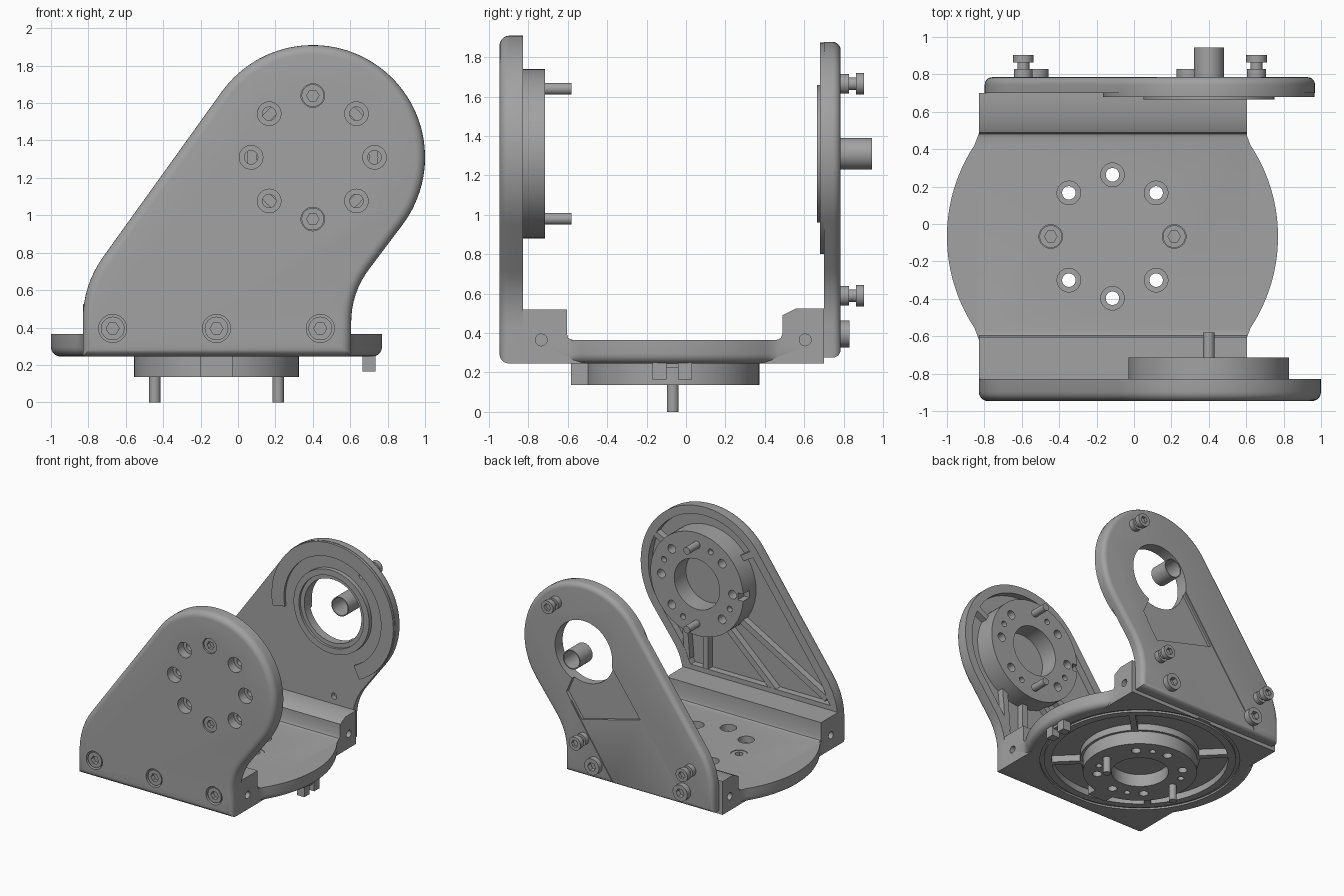
import bpy, bmesh
from math import sin, cos, pi, radians
from mathutils import Vector

if "Cube" in bpy.data.objects:
    bpy.data.objects.remove(bpy.data.objects["Cube"])

grey = bpy.data.materials.new("machined_grey")
grey.use_nodes = True
colour = (0.36, 0.36, 0.36, 1)
grey.diffuse_color = colour
grey.node_tree.nodes["Principled BSDF"].inputs["Base Color"].default_value = colour


def prism(name, axis, pts, a, b, bevel=0):
    """Extrude a 2D outline along an axis from a to b; bevel rounds the rim at a."""
    place = {"x": lambda u, v, w: (w, u, v),
             "y": lambda u, v, w: (u, w, v),
             "z": lambda u, v, w: (u, v, w)}[axis]
    bm = bmesh.new()
    lo = [bm.verts.new(place(u, v, a)) for u, v in pts]
    hi = [bm.verts.new(place(u, v, b)) for u, v in pts]
    cap = bm.faces.new(lo)
    bm.faces.new(hi[::-1])
    for i in range(len(pts)):
        j = (i + 1) % len(pts)
        bm.faces.new((lo[i], hi[i], hi[j], lo[j]))
    bmesh.ops.recalc_face_normals(bm, faces=bm.faces)
    if bevel:
        bmesh.ops.bevel(bm, geom=list(cap.edges), offset=bevel, segments=5,
                        profile=0.5, affect='EDGES', clamp_overlap=False)
    mesh = bpy.data.meshes.new(name)
    bm.to_mesh(mesh)
    bm.free()
    mesh.materials.append(grey)
    ob = bpy.data.objects.new(name, mesh)
    bpy.context.collection.objects.link(ob)
    return ob


def circle(u, v, r, n=48, start=0, end=2 * pi):
    full = end - start >= 2 * pi
    steps = n if full else n - 1
    return [(u + r * cos(start + (end - start) * i / steps),
             v + r * sin(start + (end - start) * i / steps)) for i in range(n)]


def cyl(name, axis, u, v, r, a, b, n=32):
    return prism(name, axis, circle(u, v, r, n), a, b)


def bar(name, axis, p, q, width, a, b):
    p, q = Vector(p), Vector(q)
    side = (q - p).orthogonal().normalized() * width / 2
    return prism(name, axis, [p + side, q + side, q - side, p - side], a, b)


def cut(ob, *tools, op='DIFFERENCE'):
    for tool in tools:
        mod = ob.modifiers.new("cut", 'BOOLEAN')
        mod.operation, mod.solver, mod.object = op, 'EXACT', tool
        bpy.context.view_layer.objects.active = ob
        bpy.ops.object.modifier_apply(modifier=mod.name)
        bpy.data.objects.remove(tool)


def socket_screw(name, axis, u, v, r, outer, inner):
    """Cylinder head with a hexagon socket in the outer end."""
    head = cyl(name, axis, u, v, r, outer, inner)
    depth = (inner - outer) * 0.6
    cut(head, cyl("socket", axis, u, v, r * 0.55, outer - depth, outer + depth, 6))


CX, CZ = 0.4, 1.31          # bearing axis of both side plates
BX, BY = -0.115, -0.067     # turning axis of the base


def outline(d, bottom):
    """Side plate outline inset by d: big round head, slanted flanks, straight foot."""
    r, left, right = 0.6 - d, -0.83 + d, 0.605 - d
    pts = circle(CX, CZ, r, 56, radians(-37), radians(144.3))
    for (x, z), edge, reach in ((pts[-1], left, 0.19), (pts[0], right, 0.16)):
        a = radians(144.3 if edge == left else -37)
        run = Vector((-abs(sin(a)), -abs(cos(a))))
        start = Vector((x, z))
        corner = start + run * ((edge - x) / run.x)
        p, q = corner - run * reach, corner - Vector((0, reach))
        bend = [p.lerp(corner, t / 8).lerp(corner.lerp(q, t / 8), t / 8) for t in range(9)]
        foot = [tuple(v) for v in bend if v.y > bottom + 0.005] + [(edge, bottom)]
        pts = pts + foot if edge == left else pts + foot[::-1]
    return pts


# Front plate with a pocketed, ribbed inside
front = prism("front_plate", "y", outline(0, 0.245), -0.947, -0.828, 0.05)
cut(front, prism("pocket", "y", outline(0.07, 0.56), -0.885, -0.8))
ring = cyl("front_bearing_ring", "y", CX, CZ, 0.43, -0.9, -0.715, 64)
cut(ring, cyl("bore", "y", CX, CZ, 0.21, -0.87, -0.7, 48),
    bar("notch", "y", (CX - 0.38, CZ), (CX - 0.5, CZ), 0.06, -0.8, -0.7))
for p, q in (((0.08, 1.05), (-0.72, 0.6)), ((0.2, 0.95), (-0.25, 0.53)),
             ((0.4, 0.92), (0.4, 0.53)), ((0.6, 0.95), (0.57, 0.6)),
             ((0.1, 1.55), (-0.08, 1.66)), ((0.75, 1.5), (0.9, 1.58))):
    bar("front_plate_rib", "y", p, q, 0.05, -0.9, -0.83)

for i in range(8):
    u, v = CX + 0.33 * sin(i * pi / 4), CZ + 0.33 * cos(i * pi / 4)
    cut(front, cyl("counterbore", "y", u, v, 0.063, -1, -0.87))
    if i % 4:
        cut(front, cyl("hole", "y", u, v, 0.036, -1, -0.6))
        cut(ring, cyl("hole", "y", u, v, 0.036, -1, -0.6),
            cyl("counterbore", "y", u, v, 0.063, -1, -0.87))
    else:
        socket_screw("front_ring_screw", "y", u, v, 0.06, -0.935, -0.86)
        cyl("front_ring_pin", "y", u, v, 0.03, -0.8, -0.58)
    if i % 2:
        a = i * pi / 4 + 0.39
        cut(ring, cyl("hole", "y", CX + 0.33 * sin(a), CZ + 0.33 * cos(a), 0.024, -0.76, -0.7, 16))
for x in (-0.67, BX, 0.44):
    cut(front, cyl("counterbore", "y", x, 0.395, 0.075, -1, -0.89))
    socket_screw("front_foot_screw", "y", x, 0.395, 0.063, -0.94, -0.88)

# Base: bed with end flanges, plus a round table with a rounded underside
base = prism("base", "x", [(-0.83, 0.245), (0.70, 0.245), (0.70, 0.525), (0.56, 0.525),
                           (0.49, 0.49), (0.49, 0.395), (0.48, 0.373), (0.46, 0.365),
                           (-0.575, 0.365), (-0.597, 0.373), (-0.605, 0.395),
                           (-0.605, 0.52), (-0.83, 0.52)], -0.83, 0.605)
reach = radians(33.5)
side = circle(BX, BY, 0.885, 40, -reach, reach)
end = 0.55
table = [(BX + 0.715, BY - end)] + side + [(BX + 0.715, BY + end)]
table += [(2 * BX - x, y) for x, y in reversed(table)]
cut(base, prism("table", "z", table, 0.245, 0.365, 0.05), op='UNION')
for y in (-0.735, 0.605):
    for x in (-0.83, 0.605):
        cut(base, cyl("hole", "x", y, 0.365, 0.03, x - 0.06, x + 0.06, 20))

# Annular pockets in the underside
pocket = cyl("pocket", "z", BX, BY, 0.68, 0.2, 0.3, 64)
cut(pocket, cyl("core", "z", BX, BY, 0.46, 0.1, 0.4, 64))
for k in range(4):
    a = pi / 4 + k * pi / 2
    cut(pocket, bar("spoke", "z", (BX + 0.4 * cos(a), BY + 0.4 * sin(a)),
                    (BX + 0.75 * cos(a), BY + 0.75 * sin(a)), 0.05, 0.1, 0.4))
groove = cyl("groove", "z", BX, BY, 0.77, 0.2, 0.26, 64)
cut(groove, cyl("core", "z", BX, BY, 0.74, 0.1, 0.4, 64))
cut(base, pocket, groove)

# Lower bearing ring, key and locating pins
hub = cyl("lower_bearing_ring", "z", BX, BY, 0.44, 0.135, 0.25, 64)
cut(hub, cyl("bore", "z", BX, BY, 0.22, 0.1, 0.24, 48))
bar("lower_ring_key", "z", (BX, BY - 0.42), (BX, BY - 0.518), 0.17, 0.135, 0.25)
for i in range(8):
    a = i * pi / 4
    u, v = BX + 0.33 * cos(a), BY + 0.33 * sin(a)
    cut(base, cyl("counterbore", "z", u, v, 0.063, 0.31, 0.5))
    if i % 4:
        cut(base, cyl("hole", "z", u, v, 0.036, 0.1, 0.5))
        cut(hub, cyl("hole", "z", u, v, 0.036, 0.1, 0.5))
    else:
        socket_screw("table_screw", "z", u, v, 0.06, 0.362, 0.3)
        cyl("lower_pin", "z", u, v, 0.03, 0, 0.2)
    if i % 2:
        a += 0.39
        cut(hub, cyl("hole", "z", BX + 0.33 * cos(a), BY + 0.33 * sin(a), 0.024, 0.1, 0.18, 16))

# Stop clip under the table edge
for y in (-0.135, -0.005):
    bar("stop_prong", "z", (0.7, y - 0.035), (0.7, y + 0.035), 0.07, 0.165, 0.26)
bar("stop_bridge", "z", (0.7, -0.12), (0.7, -0.02), 0.05, 0.225, 0.26)

# Back plate with a raised seat, rim and cable channel
back = prism("back_plate", "y", outline(0.032, 0.275), 0.785, 0.70, 0.04)
seat = cyl("back_bearing_seat", "y", CX, CZ, 0.35, 0.665, 0.72, 64)
inner = [(0.565, radians(-64), radians(190)), (0.45, radians(-64), radians(190))]
arcs = [circle(CX, CZ, r, 48, s, e) for r, s, e in inner]
prism("back_plate_rim", "y", arcs[0] + arcs[1][::-1], 0.68, 0.72)
cut(back, prism("channel", "y", [(0.07, 0.2), (0.52, 0.87), (0.16, 1.3), (-0.55, 0.31),
                                 (-0.55, 0.2)], 0.778, 0.9),
    prism("deep_channel", "y", [(0.42, 0.74), (0.56, 0.94), (CX, CZ), (0.18, 1.3),
                                (-0.12, 0.88)], 0.755, 0.9))
for part in (back, seat):
    cut(part, cyl("bore", "y", CX, CZ, 0.265, 0.5, 1, 64))
cut(seat, cyl("step", "y", CX, CZ, 0.3, 0.6, 0.685, 64))

# Tube on the bearing axis
tube = cyl("axis_tube", "y", CX, CZ, 0.08, 0.78, 0.945, 40)
cut(tube, cyl("bore", "y", CX, CZ, 0.072, 0.7, 1, 40))

# Back plate fasteners
for x, z in ((0.655, 1.665), (-0.592, 0.59), (0.4, 0.59)):
    cut(back, cyl("hole", "y", x, z, 0.025, 0.6, 0.74, 16))
    cyl("thumb_screw_collar", "y", x, z, 0.05, 0.76, 0.828)
    cyl("thumb_screw_neck", "y", x, z, 0.032, 0.8, 0.87)
    socket_screw("thumb_screw_head", "y", x, z, 0.055, 0.904, 0.863)
for x in (-0.525, 0.295):
    socket_screw("back_foot_screw", "y", x, 0.395, 0.068, 0.83, 0.76)

# Smooth round surfaces, keep machined edges sharp
for ob in bpy.context.scene.objects:
    ob.select_set(ob.type == 'MESH')
bpy.context.view_layer.objects.active = base
bpy.ops.object.shade_smooth_by_angle(angle=radians(30))
